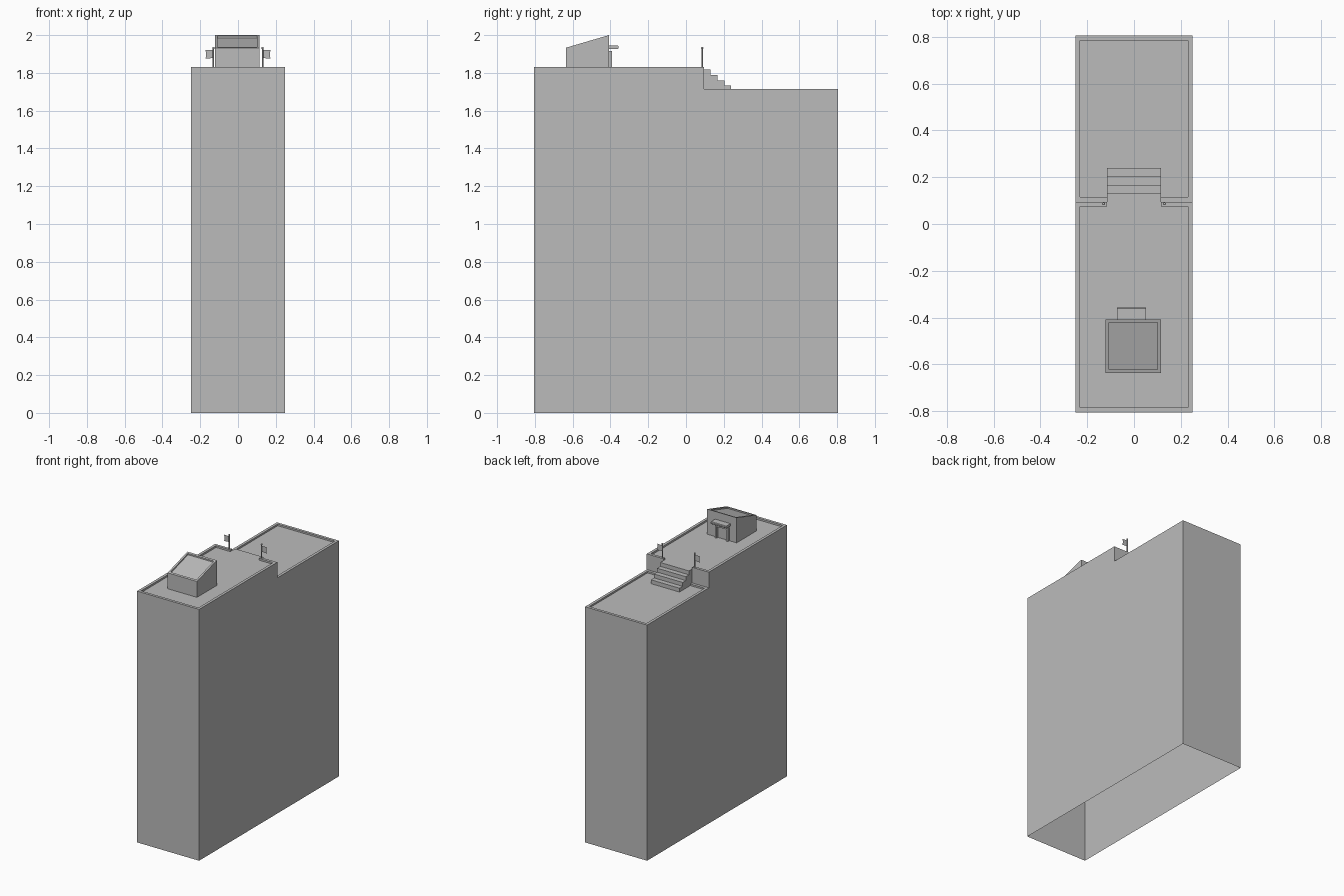
import bpy, bmesh
from mathutils import Vector

cube = bpy.data.objects.get("Cube")
if cube:
    bpy.data.objects.remove(cube, do_unlink=True)

grey = bpy.data.materials.new("concrete grey")
grey.use_nodes = True
COLOUR = (0.5, 0.5, 0.5, 1)
grey.diffuse_color = COLOUR
grey.node_tree.nodes["Principled BSDF"].inputs["Base Color"].default_value = COLOUR


def finish(name, bm):
    mesh = bpy.data.meshes.new(name)
    bm.to_mesh(mesh)
    bm.free()
    mesh.materials.append(grey)
    obj = bpy.data.objects.new(name, mesh)
    bpy.context.collection.objects.link(obj)
    return obj


def box(bm, x, y, z):
    """Add a box spanning the given (low, high) ranges."""
    verts = bmesh.ops.create_cube(bm, size=1)["verts"]
    for v in verts:
        v.co = [lo + (c + 0.5) * (hi - lo) for c, (lo, hi) in zip(v.co, (x, y, z))]


def extrude_profile(profile, x0, x1):
    """Sweep a closed (y, z) profile along x."""
    bm = bmesh.new()
    face = bm.faces.new([bm.verts.new((x0, y, z)) for y, z in profile])
    out = bmesh.ops.extrude_face_region(bm, geom=[face])
    moved = [g for g in out["geom"] if isinstance(g, bmesh.types.BMVert)]
    bmesh.ops.translate(bm, vec=(x1 - x0, 0, 0), verts=moved)
    bmesh.ops.recalc_face_normals(bm, faces=bm.faces)
    return bm


W, L = 0.25, 0.805            # half width and half length
STEP_Y = 0.095                # where the roof drops
HIGH, LOW = 1.817, 1.704      # roof floors
HIGH_RIM, LOW_RIM = 1.83, 1.716
RIM, GAP = 0.02, 0.115        # rim thickness, half width of the stairs

# Building shell, stepped on top and open underneath
bm = extrude_profile([(-L, 0), (L, 0), (L, LOW), (STEP_Y, LOW),
                      (STEP_Y, HIGH), (-L, HIGH)], -W, W)
bm.normal_update()
bottom = [f for f in bm.faces if f.normal.z < -0.9]
bmesh.ops.delete(bm, geom=bottom, context="FACES_ONLY")
finish("building_shell", bm)


# Low parapets, with a gap for the stairs on the shared side
def parapet(name, y_end, y_gap, z):
    bm = bmesh.new()
    inward = RIM if y_end < y_gap else -RIM
    end = sorted((y_end, y_end + inward))
    gap = sorted((y_gap, y_gap - inward))
    sides = sorted((y_end + inward, y_gap))
    box(bm, (-W, W), end, z)
    for s in (-1, 1):
        box(bm, sorted((s * W, s * (W - RIM))), sides, z)
        box(bm, sorted((s * GAP, s * (W - RIM))), gap, z)
    finish(name, bm)


parapet("upper_parapet", -L, STEP_Y, (HIGH, HIGH_RIM))
parapet("lower_parapet", L, STEP_Y, (LOW, LOW_RIM))

# Stairs between the roof levels
steps, tread = 4, 0.036
rise = (HIGH - LOW) / steps
profile = [(STEP_Y, LOW), (STEP_Y, HIGH)]
for i in range(steps):
    y = STEP_Y + tread * (i + 1)
    profile += [(y, HIGH - rise * i), (y, HIGH - rise * (i + 1))]
finish("stairs", extrude_profile(profile, -GAP, GAP))

# Roof hut with a sloped, recessed top
HX0, HX1, HY0, HY1 = -0.122, 0.115, -0.636, -0.408
bm = extrude_profile([(HY0, HIGH), (HY1, HIGH), (HY1, 2.0), (HY0, 1.933)], HX0, HX1)
bm.normal_update()
roof = max(bm.faces, key=lambda f: f.calc_center_median().z)
bmesh.ops.inset_region(bm, faces=[roof], thickness=0.02)
inner = bmesh.ops.extrude_face_region(bm, geom=[roof])
moved = [g for g in inner["geom"] if isinstance(g, bmesh.types.BMVert)]
bmesh.ops.translate(bm, vec=Vector((0, 0, -0.01)), verts=moved)
if roof.is_valid:
    bmesh.ops.delete(bm, geom=[roof], context="FACES_ONLY")
finish("roof_hut", bm)

# Door frame and canopy on the back of the hut
bm = bmesh.new()
DX0, DX1, JAMB = -0.063, 0.041, 0.014
depth = (HY1, -0.391)
box(bm, (DX0, DX0 + JAMB), depth, (HIGH, 1.915))
box(bm, (DX1 - JAMB, DX1), depth, (HIGH, 1.915))
box(bm, (DX0 + JAMB, DX1 - JAMB), depth, (1.902, 1.915))
finish("door_frame", bm)
canopy = extrude_profile([(HY1, 1.927), (-0.361, 1.927), (-0.357, 1.931),
                          (-0.357, 1.94), (-0.361, 1.944), (HY1, 1.944)], -0.073, 0.051)
finish("door_canopy", canopy)

# Flag poles and flags either side of the stairs
for side, s in (("right", -1), ("left", 1)):
    x, y = s * 0.13, 0.086
    bpy.ops.mesh.primitive_cylinder_add(vertices=12, radius=0.004, depth=0.113,
                                        location=(x, y, HIGH + 0.0565))
    pole = bpy.context.object
    pole.name = side + "_flag_pole"
    pole.data.materials.append(grey)
    bpy.ops.object.shade_smooth_by_angle()
    bpy.ops.mesh.primitive_uv_sphere_add(segments=12, ring_count=8, radius=0.006,
                                         location=(x, y, 1.932))
    knob = bpy.context.object
    knob.name = side + "_pole_knob"
    knob.data.materials.append(grey)
    bpy.ops.object.shade_smooth_by_angle()
    bm = bmesh.new()
    outline = [(0, 1.921), (0.042, 1.921), (0.038, 1.898), (0.042, 1.875), (0, 1.879)]
    bm.faces.new([bm.verts.new((x + s * dx, y, z)) for dx, z in outline])
    finish(side + "_flag", bm)
